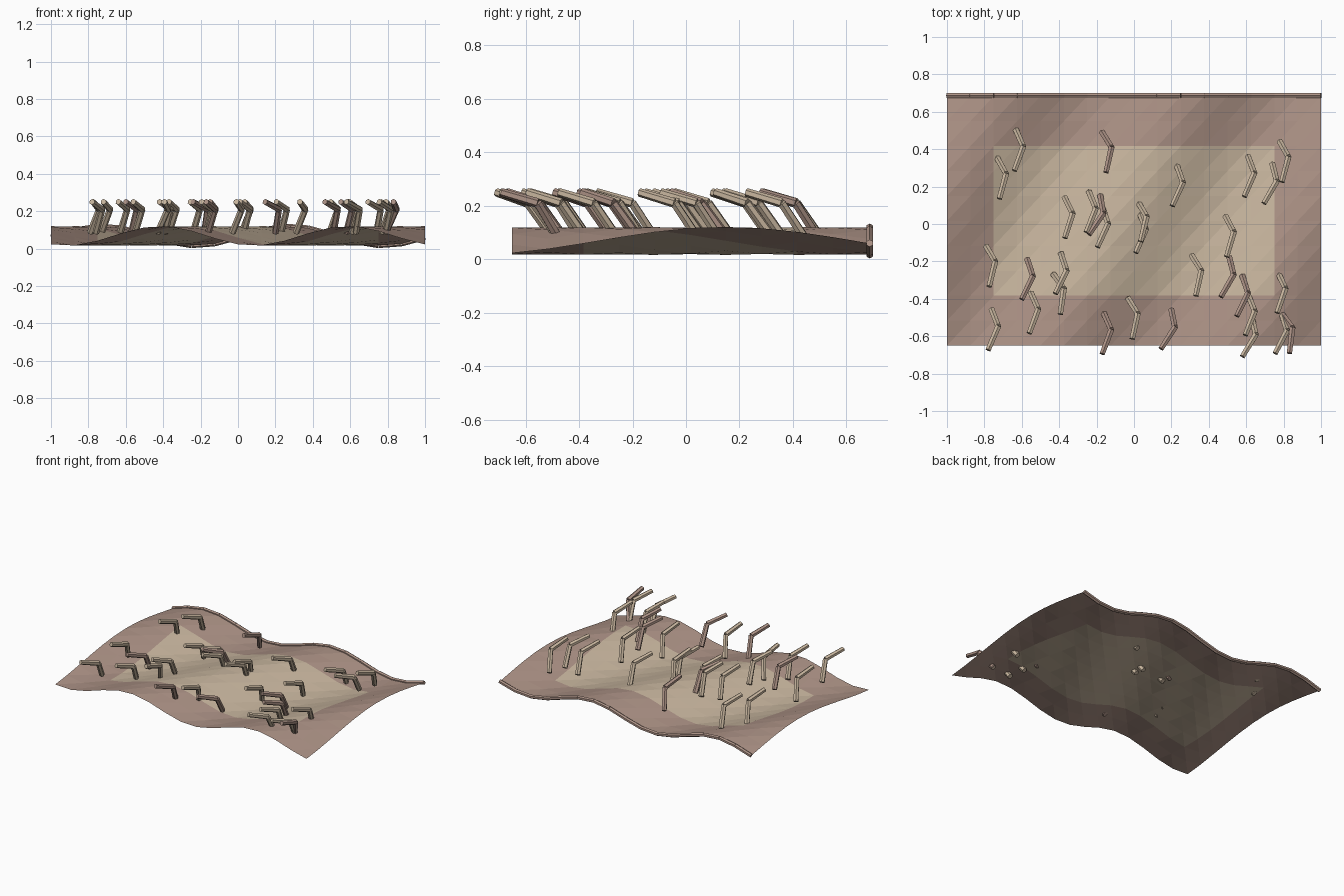
import bpy, bmesh, math
from mathutils import Vector, Matrix

if "Cube" in bpy.data.objects:
    bpy.data.objects.remove(bpy.data.objects["Cube"])


def mat(name, col):
    m = bpy.data.materials.new(name)
    m.diffuse_color = (*col, 1)
    m.use_nodes = True
    m.node_tree.nodes["Principled BSDF"].inputs["Base Color"].default_value = m.diffuse_color
    return m


BROWN = mat("border_brown", (0.41, 0.285, 0.235))
TAN = mat("centre_tan", (0.57, 0.46, 0.34))


def height(x, y):
    """Diagonal ripple running over the whole sheet."""
    return 0.068 + 0.052 * math.cos(2 * math.pi * (x + 0.08 - 0.52 * y))


def finish(name, bm, mats):
    me = bpy.data.meshes.new(name)
    bm.to_mesh(me)
    bm.free()
    for m in mats:
        me.materials.append(m)
    ob = bpy.data.objects.new(name, me)
    bpy.context.collection.objects.link(ob)
    return ob


def rod(bm, a, b, r1, r2, sides):
    """Capped low-poly rod between two points."""
    d = b - a
    m = Matrix.Translation((a + b) / 2) @ d.to_track_quat('Z', 'Y').to_matrix().to_4x4()
    bmesh.ops.create_cone(bm, cap_ends=True, segments=sides, radius1=r1, radius2=r2,
                          depth=d.length, matrix=m)


# rippled sheet with a paler centre panel
NX, NY, Y0, Y1 = 16, 10, -0.65, 0.683
bm = bmesh.new()
rows = []
for j in range(NY + 1):
    y = Y0 + (Y1 - Y0) * j / NY
    xs = [-1 + 2 * i / NX for i in range(NX + 1)]
    rows.append([bm.verts.new((x, y, height(x, y))) for x in xs])
for j in range(NY):
    for i in range(NX):
        f = bm.faces.new((rows[j][i], rows[j][i + 1], rows[j + 1][i + 1], rows[j + 1][i]))
        f.material_index = int(2 <= i < NX - 2 and 2 <= j < NY - 2)
bmesh.ops.triangulate(bm, faces=bm.faces[:])
finish("sheet", bm, [BROWN, TAN])

# rolled hem along the back edge
bm = bmesh.new()
pts = [Vector((-1 + 2 * i / NX, 0.687, height(-1 + 2 * i / NX, Y1))) for i in range(NX + 1)]
for a, b in zip(pts, pts[1:]):
    rod(bm, a, b, 0.014, 0.014, 6)
finish("back_hem", bm, [BROWN])

# bent tufts: base x, base y, sideways drift of the tip
PALE = [(-.63, .5, -.01), (-.73, .35, .01), (.23, .31, -.025), (.61, .36, -.02),
        (.78, .44, .01), (.74, .32, -.045), (-.37, .14, 0), (-.24, .17, -.015),
        (-.17, .09, -.025), (.02, .12, .015), (.03, .06, -.02), (.49, .04, .005),
        (-.79, -.12, .015), (-.39, -.16, -.03), (-.43, -.27, .035), (.31, -.17, .02),
        (.77, -.26, -.005), (-.55, -.37, -.01), (-.76, -.46, -.02), (-.03, -.40, .02),
        (.61, -.38, -.015), (.63, -.5, -.05), (.79, -.48, -.035)]
DARK = [(-.17, .49, .02), (-.18, .15, -.06), (-.57, -.19, -.03), (.51, -.18, -.045),
        (.58, -.28, -.03), (-.16, -.48, -.01), (.2, -.46, -.055), (.79, -.48, .04)]
for name, tufts, m in (("pale_tuft", PALE, TAN), ("dark_tuft", DARK, BROWN)):
    for x, y, drift in tufts:
        bm = bmesh.new()
        rot = Matrix.Rotation((drift + 0.005) / 0.21, 3, 'Z')
        base = Vector((x, y, 0.085))
        knee = base + rot @ Vector((0.04, -0.085, 0.125))
        tip = knee + rot @ Vector((-0.045, -0.13, 0.04))
        rod(bm, base, knee, 0.018, 0.017, 6)
        rod(bm, knee, tip, 0.018, 0.016, 6)
        finish(name, bm, [m])
